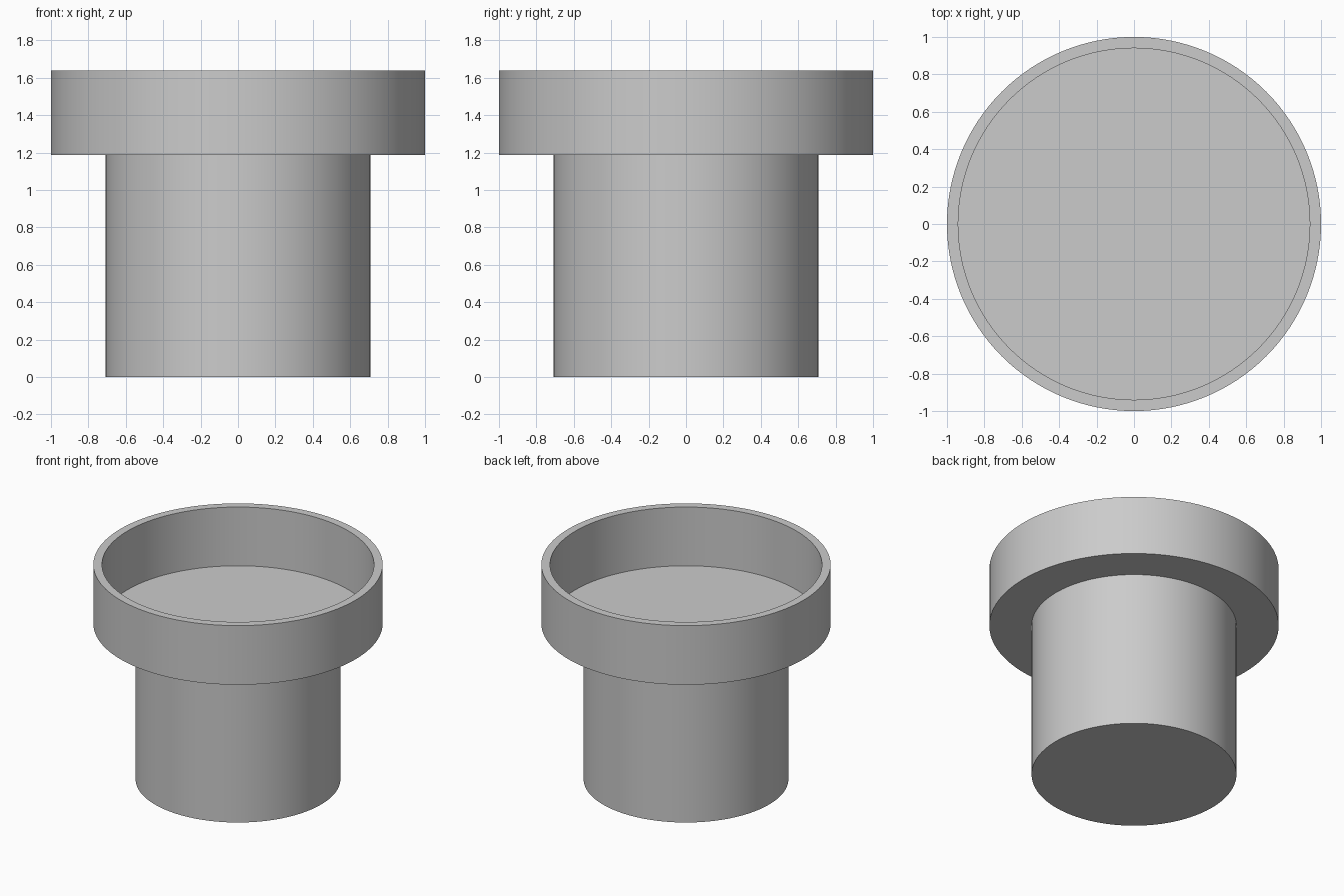
import bpy
import bmesh
import math

SEGMENTS = 128
STEM_RADIUS, RIM_RADIUS, RECESS_RADIUS = 0.708, 1.0, 0.94
SHOULDER_Z, TOP_Z = 1.187, 1.638
FLOOR_Z = SHOULDER_Z + 0.003

cube = bpy.data.objects.get("Cube")
if cube:
    bpy.data.objects.remove(cube, do_unlink=True)

grey = bpy.data.materials.new("plain grey")
grey.use_nodes = True
colour = (0.6, 0.6, 0.6, 1.0)
grey.diffuse_color = colour
grey.node_tree.nodes["Principled BSDF"].inputs["Base Color"].default_value = colour


def lathe(name, profile):
    """Turn (radius, height) points about z, closing both ends with discs."""
    bm = bmesh.new()
    rings = []
    for radius, z in profile:
        angles = [math.tau * i / SEGMENTS for i in range(SEGMENTS)]
        rings.append([bm.verts.new((radius * math.cos(a), radius * math.sin(a), z))
                      for a in angles])
    for low, high in zip(rings, rings[1:]):
        for i in range(SEGMENTS):
            j = (i + 1) % SEGMENTS
            bm.faces.new((low[i], low[j], high[j], high[i]))
    bm.faces.new(rings[0][::-1])
    bm.faces.new(rings[-1])
    bmesh.ops.recalc_face_normals(bm, faces=bm.faces)
    mesh = bpy.data.meshes.new(name)
    bm.to_mesh(mesh)
    bm.free()
    mesh.materials.append(grey)
    obj = bpy.data.objects.new(name, mesh)
    bpy.context.collection.objects.link(obj)
    bpy.ops.object.select_all(action="DESELECT")
    obj.select_set(True)
    bpy.context.view_layer.objects.active = obj
    bpy.ops.object.shade_smooth_by_angle(angle=math.radians(30))
    return obj


# Solid round stem
lathe("stem", [(STEM_RADIUS, 0), (STEM_RADIUS, SHOULDER_Z)])

# Wide head: underside, outer wall, rim, inner wall and thin recess floor
lathe("hollow_head", [(RIM_RADIUS, SHOULDER_Z), (RIM_RADIUS, TOP_Z),
                      (RECESS_RADIUS, TOP_Z), (RECESS_RADIUS, FLOOR_Z)])
